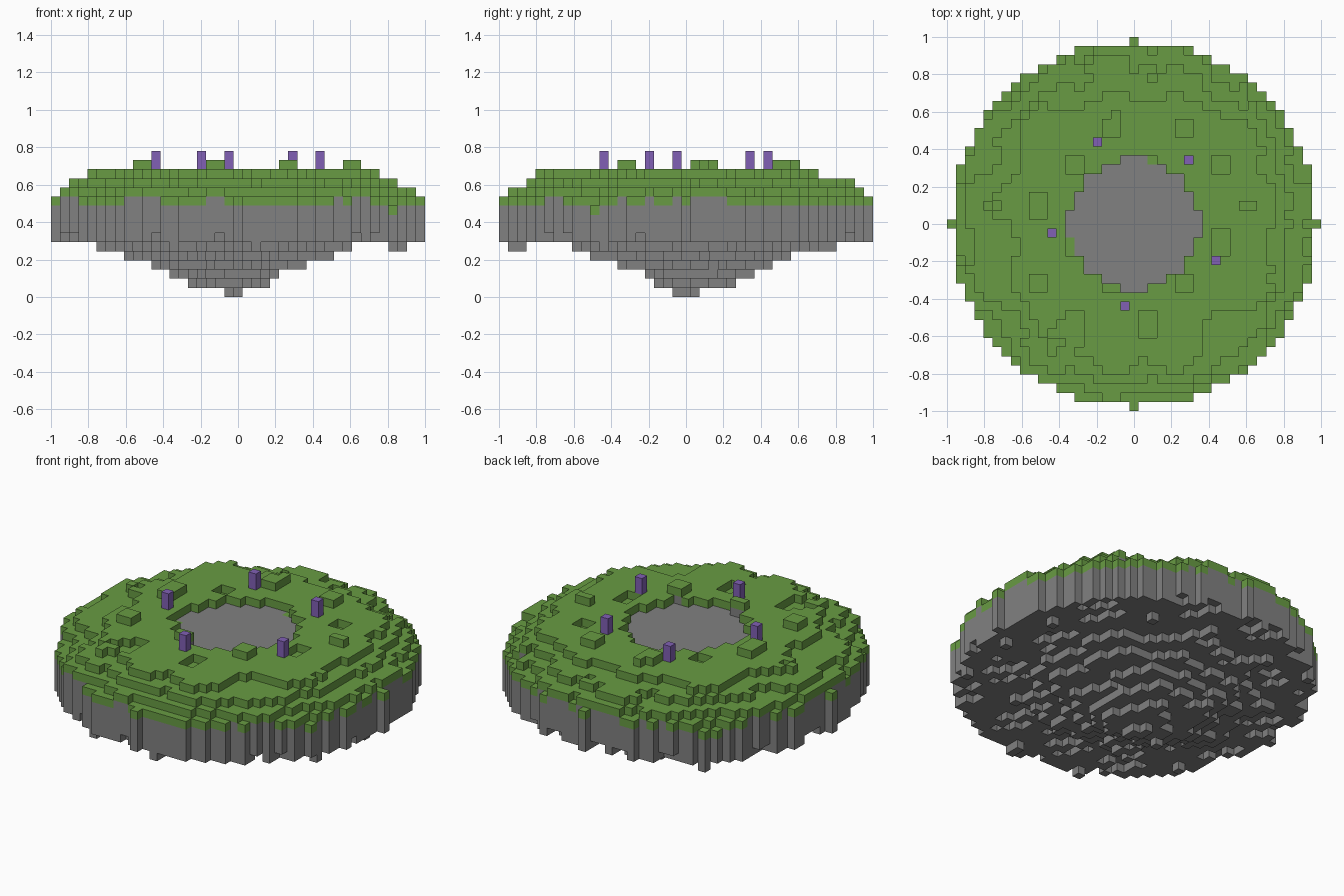
import bpy
import bmesh
from math import cos, sin, hypot, floor
from mathutils import Vector

if "Cube" in bpy.data.objects:
    bpy.data.objects.remove(bpy.data.objects["Cube"], do_unlink=True)

R = 20                     # island radius in blocks
S = 2 / (2 * R + 1)        # block size
POOL_R2 = 50               # squared radius of the bare stone centre
POOL_TOP, SPIRE_TOP = 13, 16
SPIRES = [(-4, 9), (6, 7), (-9, -1), (9, -4), (-1, -9)]


def material(name, rgb):
    m = bpy.data.materials.new(name)
    m.use_nodes = True
    m.diffuse_color = (*rgb, 1)
    m.node_tree.nodes["Principled BSDF"].inputs["Base Color"].default_value = (*rgb, 1)
    return m


def top_level(i, j):
    """Plateau with bumps and dips that breaks up as it steps down to the rim."""
    if i * i + j * j <= POOL_R2:
        return POOL_TOP
    fall = 3 * (max(0, hypot(i, j) - 12) / 8) ** 2
    ripple = cos(0.8 * (i - 5.4)) + sin(0.73 * j)
    rough = min(1, fall) * sin(1.9 * i - 2.3 * j)
    return max(10, floor(14.5 - fall + 0.333 * ripple + 0.25 * rough))


def bottom_level(i, j):
    """Jagged stepped cone under the island, flattening out towards the rim."""
    ripple = cos(0.8 * (i + 14)) + cos(0.75 * (j - 15))
    rough = cos(2.1 * (i + 1) + 1.3 * (j - 1))
    cone = min(6.7, 0.4 + 0.45 * hypot(i + 1, j - 1))
    return max(0, floor(cone - 0.28 * ripple - 0.3 * rough))


# Sort the blocks into stone, grass and spires
stone, grass, spires = set(), set(), set()
for i in range(-R, R + 1):
    for j in range(-R, R + 1):
        if i * i + j * j > R * R:
            continue
        top = top_level(i, j)
        stone.update((i, j, k) for k in range(bottom_level(i, j), top))
        if i * i + j * j > POOL_R2:
            stone.discard((i, j, top - 1))
            grass.add((i, j, top - 1))
        if (i, j) in SPIRES:
            spires.update((i, j, k) for k in range(top, SPIRE_TOP))
solid = stone | grass | spires


def build_blocks(name, blocks, mat):
    """Make one mesh from the exposed faces of a set of blocks."""
    bm = bmesh.new()
    for block in sorted(blocks):
        centre = Vector(block) + Vector((0, 0, 0.5))
        for axis in range(3):
            for sign in (-1, 1):
                n = Vector((0, 0, 0))
                n[axis] = sign
                if tuple(b + int(c) for b, c in zip(block, n)) in solid:
                    continue
                u = Vector((0, 0, 0))
                u[(axis + 1) % 3] = 1
                v = n.cross(u)
                corners = [(n + u + v), (n - u + v), (n - u - v), (n + u - v)]
                bm.faces.new([bm.verts.new((centre + c / 2) * S) for c in corners])
    bmesh.ops.remove_doubles(bm, verts=bm.verts, dist=S / 100)
    mesh = bpy.data.meshes.new(name)
    bm.to_mesh(mesh)
    bm.free()
    mesh.materials.append(mat)
    bpy.context.collection.objects.link(bpy.data.objects.new(name, mesh))


build_blocks("stone_base", stone, material("stone grey", (0.22, 0.22, 0.22)))
build_blocks("grass_layer", grass, material("grass green", (0.138, 0.33, 0.056)))
build_blocks("purple_spires", spires, material("spire purple", (0.22, 0.118, 0.46)))
